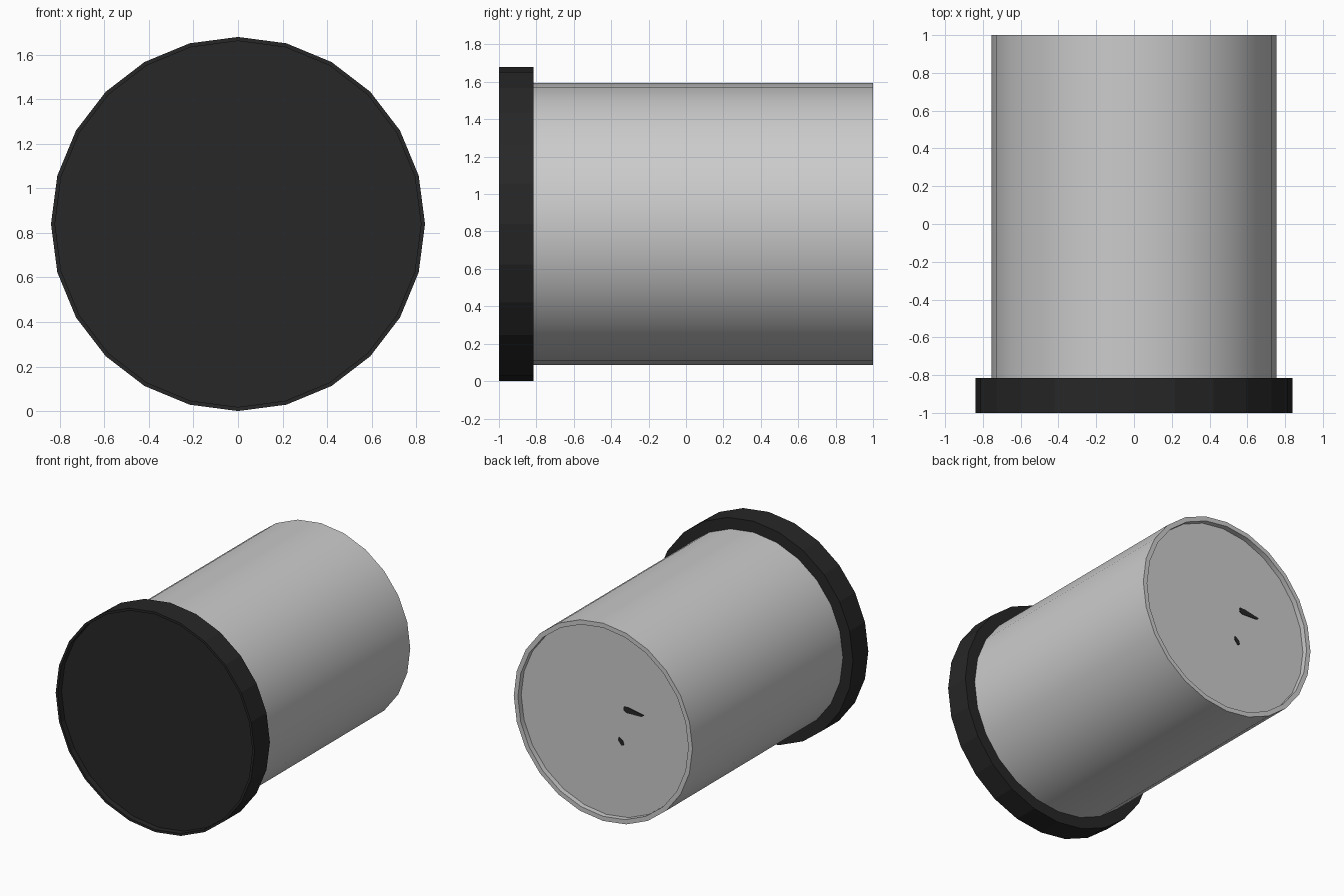
import bpy, bmesh
from math import sin, cos, pi

if "Cube" in bpy.data.objects:
    bpy.data.objects.remove(bpy.data.objects["Cube"])

SIDES = 24
AXIS_Z = 0.84


def material(name, rgb):
    m = bpy.data.materials.new(name)
    m.diffuse_color = (*rgb, 1)
    m.use_nodes = True
    m.node_tree.nodes["Principled BSDF"].inputs["Base Color"].default_value = m.diffuse_color
    return m


def finish(bm, name, mat=None):
    bmesh.ops.recalc_face_normals(bm, faces=bm.faces)
    me = bpy.data.meshes.new(name)
    bm.to_mesh(me)
    bm.free()
    ob = bpy.data.objects.new(name, me)
    bpy.context.collection.objects.link(ob)
    if mat:
        me.materials.append(mat)
    return ob


def lathe(name, profile, mat=None):
    """Closed solid turned around the y axis from (radius, y) points; ends are filled."""
    bm = bmesh.new()
    rings = [[bm.verts.new((r * sin(2 * pi * i / SIDES), y,
                            AXIS_Z + r * cos(2 * pi * i / SIDES)))
              for i in range(SIDES)] for r, y in profile]
    for a, b in zip(rings, rings[1:]):
        for i in range(SIDES):
            j = (i + 1) % SIDES
            bm.faces.new((a[i], a[j], b[j], b[i]))
    bm.faces.new(rings[0])
    bm.faces.new(rings[-1])
    return finish(bm, name, mat)


def mark(name, outline, y0, y1, mat):
    """Thin plate extruded along y from an (x, z) outline."""
    bm = bmesh.new()
    face = bm.faces.new([bm.verts.new((x, y0, AXIS_Z + z)) for x, z in outline])
    ext = bmesh.ops.extrude_face_region(bm, geom=[face])
    verts = [g for g in ext["geom"] if isinstance(g, bmesh.types.BMVert)]
    bmesh.ops.translate(bm, verts=verts, vec=(0, y1 - y0, 0))
    return finish(bm, name, mat)


black = material("black plastic", (0.02, 0.02, 0.02))

# Lid with a thin raised lip around its front face
lathe("lid", [(0.822, -0.955), (0.822, -1.0), (0.84, -1.0),
              (0.84, -0.815), (0.74, -0.815)], black)

# Canister body with a recessed base at the back
body = lathe("canister_body", [(0.755, -0.83), (0.755, 1.0),
                               (0.72, 1.0), (0.72, 0.96)])
bpy.context.view_layer.objects.active = body
body.select_set(True)
bpy.ops.object.shade_smooth_by_angle(angle=pi / 6)

# Small dark tips showing through the base
mark("long_tip", [(-0.15, 0.145), (-0.145, 0.115), (-0.17, 0.10),
                  (-0.30, 0.105), (-0.32, 0.12), (-0.19, 0.145)], 0.94, 0.964, black)
mark("short_tip", [(-0.105, -0.10), (-0.10, -0.125), (-0.13, -0.16),
                   (-0.15, -0.15), (-0.14, -0.12)], 0.94, 0.964, black)
